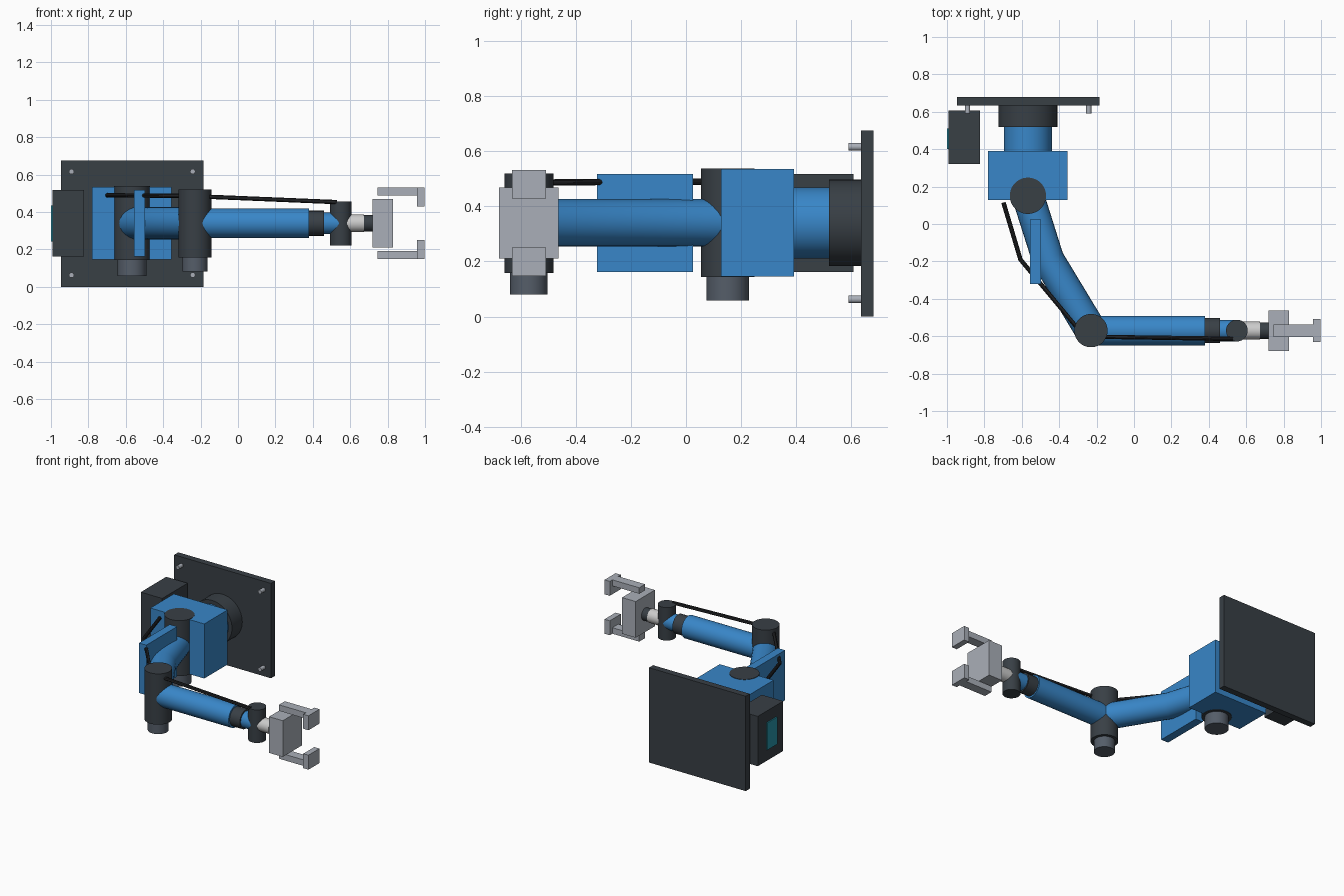
import bpy
from mathutils import Vector

if "Cube" in bpy.data.objects:
    bpy.data.objects.remove(bpy.data.objects["Cube"])


def material(name, rgb):
    m = bpy.data.materials.new(name)
    m.diffuse_color = (*rgb, 1)
    m.use_nodes = True
    m.node_tree.nodes["Principled BSDF"].inputs["Base Color"].default_value = m.diffuse_color
    return m


BLUE = material("blue_paint", (0.04, 0.24, 0.58))
DARK = material("dark_metal", (0.04, 0.05, 0.06))
SLATE = material("slate_motor", (0.09, 0.11, 0.14))
BLACK = material("black_rubber", (0.015, 0.016, 0.018))
STEEL = material("light_steel", (0.4, 0.43, 0.48))
WHITE = material("pale_metal", (0.75, 0.75, 0.75))
TEAL = material("teal_screen", (0.02, 0.3, 0.4))


def box(name, mat, x, y, z):
    """Box from (min, max) ranges."""
    centre = [(a + b) / 2 for a, b in (x, y, z)]
    bpy.ops.mesh.primitive_cube_add(size=1, location=centre)
    o = bpy.context.object
    o.scale = [b - a for a, b in (x, y, z)]
    bpy.ops.object.transform_apply(location=False, rotation=False)
    o.name = name
    o.data.materials.append(mat)
    return o


def rod(name, mat, a, b, r, sides=48):
    """Smooth-sided cylinder between two points."""
    a, b = Vector(a), Vector(b)
    bpy.ops.mesh.primitive_cylinder_add(vertices=sides, radius=r, depth=(b - a).length,
                                        location=(a + b) / 2)
    o = bpy.context.object
    o.rotation_euler = (b - a).to_track_quat('Z', 'Y').to_euler()
    o.name = name
    o.data.materials.append(mat)
    bpy.ops.object.shade_smooth_by_angle()
    return o


def tube(name, mat, points, r, res):
    """Mitred tube along straight segments, with capped ends."""
    c = bpy.data.curves.new(name, 'CURVE')
    c.dimensions = '3D'
    c.bevel_depth = r
    c.bevel_resolution = res
    c.use_fill_caps = True
    s = c.splines.new('POLY')
    s.points.add(len(points) - 1)
    for p, co in zip(s.points, points):
        p.co = (*co, 1)
    s.use_smooth = True
    o = bpy.data.objects.new(name, c)
    bpy.context.collection.objects.link(o)
    c.materials.append(mat)
    bpy.ops.object.select_all(action='DESELECT')
    o.select_set(True)
    bpy.context.view_layer.objects.active = o
    bpy.ops.object.convert(target='MESH')
    o = bpy.context.object
    o.name = name
    bpy.ops.object.shade_smooth_by_angle()
    return o


Z = 0.34                      # height of the arm axis
SX, SY = -0.567, 0.151        # shoulder axis
EX, EY = -0.23, -0.57         # elbow axis

# Wall mount with four bolts
box("wall_plate", DARK, (-0.947, -0.184), (0.634, 0.68), (0, 0.676))
for x in (-0.89, -0.242):
    for z in (0.063, 0.616):
        rod("plate_bolt", STEEL, (x, 0.59, z), (x, 0.64, z), 0.014, 16)
rod("base_flange", DARK, (SX, 0.518, Z), (SX, 0.64, Z), 0.157)
rod("base_column", BLUE, (SX, 0.38, Z), (SX, 0.52, Z), 0.129)

# Shoulder housing, joint and motor
box("shoulder_housing", BLUE, (-0.78, -0.355), (0.127, 0.391), (0.146, 0.535))
rod("shoulder_joint", DARK, (SX, SY, 0.143), (SX, SY, 0.538), 0.097)
rod("shoulder_motor", SLATE, (SX, SY, 0.058), (SX, SY, 0.145), 0.077)

# Bent upper arm with its side guard plate
tube("upper_arm", BLUE, [(SX, SY, Z), (-0.459, -0.19, Z), (EX, EY, Z)], 0.086, 10)
box("arm_guard", BLUE, (-0.556, -0.498), (-0.322, 0.025), (0.161, 0.517))

# Elbow and forearm
rod("elbow_joint", DARK, (EX, EY, 0.158), (EX, EY, 0.52), 0.089)
rod("elbow_motor", SLATE, (EX, EY, 0.081), (EX, EY, 0.16), 0.068)
rod("forearm", BLUE, (EX, EY, Z), (0.38, EY, Z), 0.079)
rod("forearm_collar", DARK, (0.379, EY, Z), (0.46, EY, Z), 0.067)
rod("wrist_link", BLUE, (0.45, EY, Z), (0.55, EY, Z), 0.057)

# Wrist
rod("wrist_joint", DARK, (0.55, EY, 0.222), (0.55, EY, 0.457), 0.058)
rod("wrist_shaft", WHITE, (0.55, EY, Z), (0.673, EY, Z), 0.048)
rod("tool_flange", DARK, (0.671, EY, Z), (0.725, EY, Z), 0.044)

# Gripper with mirrored fingers
box("gripper_body", STEEL, (0.72, 0.828), (EY - 0.108, EY + 0.108), (0.211, 0.469))
for side, s in (("upper", 1), ("lower", -1)):
    def span(a, b):
        return tuple(sorted((Z + s * a, Z + s * b)))
    box(side + "_finger", STEEL, (0.745, 0.96), (EY - 0.033, EY + 0.033), span(0.149, 0.192))
    box(side + "_fingertip", STEEL, (0.957, 0.998), (EY - 0.062, EY + 0.062), span(0.089, 0.192))

# Control box beside the base
box("control_box", DARK, (-0.992, -0.823), (0.322, 0.608), (0.162, 0.517))
box("control_screen", TEAL, (-1.0, -0.985), (0.4, 0.51), (0.242, 0.436))

# Cable along the arm
tube("cable", BLACK, [(-0.698, 0.115, 0.489), (-0.607, -0.19, 0.489),
                      (-0.265, -0.602, 0.486), (0.53, -0.614, 0.453)], 0.012, 3)
